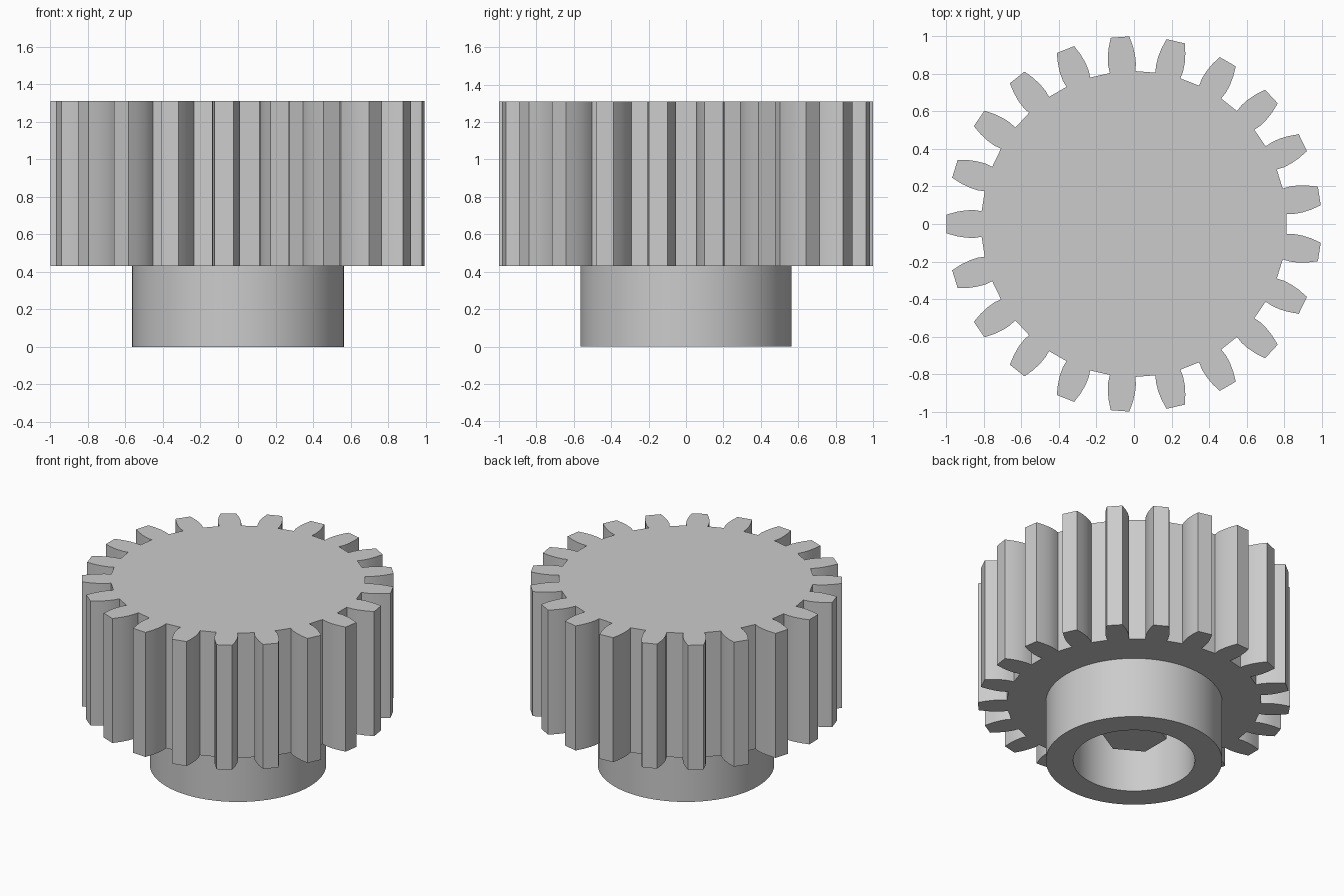
import bpy
import bmesh
import math

cube = bpy.data.objects.get("Cube")
if cube:
    bpy.data.objects.remove(cube, do_unlink=True)

TEETH = 21
PITCH = 2 * math.pi / TEETH
GEAR_BOTTOM, GEAR_TOP = 0.43, 1.31
HUB_RADIUS, BORE_RADIUS = 0.565, 0.39
POST_RADIUS, POST_END = 0.21, 0.18

grey = bpy.data.materials.new("light_grey")
grey.use_nodes = True
grey.diffuse_color = (0.6, 0.6, 0.6, 1)
grey.node_tree.nodes["Principled BSDF"].inputs["Base Color"].default_value = (0.6, 0.6, 0.6, 1)


def finish(name, bm):
    """Turn a bmesh into a coloured object with sharp edges kept."""
    bmesh.ops.recalc_face_normals(bm, faces=bm.faces)
    mesh = bpy.data.meshes.new(name)
    bm.to_mesh(mesh)
    bm.free()
    mesh.materials.append(grey)
    obj = bpy.data.objects.new(name, mesh)
    bpy.context.collection.objects.link(obj)
    bpy.ops.object.select_all(action='DESELECT')
    obj.select_set(True)
    bpy.context.view_layer.objects.active = obj
    bpy.ops.object.shade_smooth_by_angle(angle=math.radians(25))
    return obj


def prism(name, outline, low, high):
    """Extrude a flat outline from one height to another."""
    bm = bmesh.new()
    face = bm.faces.new([bm.verts.new((x, y, low)) for x, y in outline])
    top = bmesh.ops.extrude_face_region(bm, geom=[face], use_keep_orig=True)
    for item in top["geom"]:
        if isinstance(item, bmesh.types.BMVert):
            item.co.z = high
    return finish(name, bm)


# Toothed wheel: one flank (distance, half width) mirrored and repeated
flank = [(0.812, 0.068), (0.85, 0.074), (0.895, 0.073), (0.945, 0.065), (0.999, 0.05)]
tooth = [(r, -w) for r, w in flank] + [(r, w) for r, w in reversed(flank)]
outline = []
for i in range(TEETH):
    a = math.pi + i * PITCH
    c, s = math.cos(a), math.sin(a)
    outline += [(r * c - w * s, r * s + w * c) for r, w in tooth]
prism("gear_wheel", outline, GEAR_BOTTOM, GEAR_TOP)

# Hollow hub: wall section spun around the axis
bm = bmesh.new()
section = [(HUB_RADIUS, GEAR_BOTTOM), (HUB_RADIUS, 0), (BORE_RADIUS, 0), (BORE_RADIUS, GEAR_BOTTOM)]
verts = [bm.verts.new((r, 0, z)) for r, z in section]
edges = [bm.edges.new(pair) for pair in zip(verts, verts[1:])]
bmesh.ops.spin(bm, geom=verts + edges, cent=(0, 0, 0), axis=(0, 0, 1),
               angle=2 * math.pi, steps=72)
bmesh.ops.remove_doubles(bm, verts=bm.verts, dist=0.0005)
finish("hub", bm)

# Hexagonal post inside the bore
hexagon = [(POST_RADIUS * math.cos(a), POST_RADIUS * math.sin(a))
           for a in (math.pi / 6 + i * math.pi / 3 for i in range(6))]
prism("hex_post", hexagon, POST_END, GEAR_BOTTOM)
